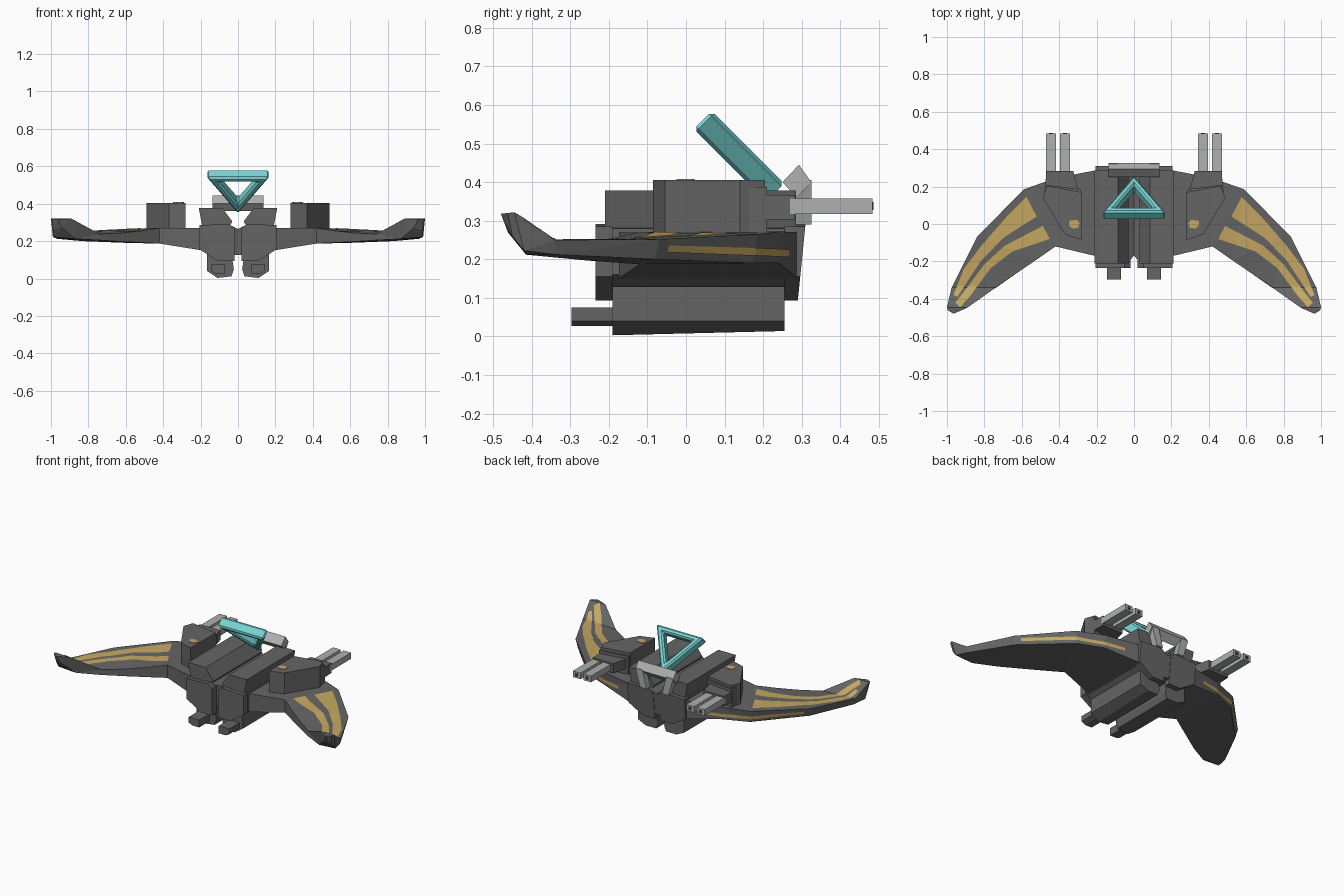
import bpy, bmesh
from mathutils import Vector
from mathutils.bvhtree import BVHTree

if "Cube" in bpy.data.objects:
    bpy.data.objects.remove(bpy.data.objects["Cube"])


def material(name, rgb):
    m = bpy.data.materials.new(name)
    m.diffuse_color = (*rgb, 1)
    m.use_nodes = True
    m.node_tree.nodes["Principled BSDF"].inputs["Base Color"].default_value = m.diffuse_color
    return m


DARK = material("dark_grey", (0.13, 0.13, 0.13))
LIGHT = material("light_grey", (0.42, 0.44, 0.43))
GOLD = material("gold", (0.56, 0.39, 0.12))
TEAL = material("teal", (0.19, 0.66, 0.66))
BLACK = material("muzzle_dark", (0.04, 0.04, 0.04))


def finish(bm, name, mat, mirror=True, bevel=0):
    bmesh.ops.recalc_face_normals(bm, faces=bm.faces)
    me = bpy.data.meshes.new(name)
    bm.to_mesh(me)
    ob = bpy.data.objects.new(name, me)
    bpy.context.collection.objects.link(ob)
    me.materials.append(mat)
    if bevel:
        mod = ob.modifiers.new("bevel", "BEVEL")
        mod.width, mod.segments = bevel, 1
    if mirror:
        ob.modifiers.new("mirror", "MIRROR").use_clip = False
    return ob


def loft(rings):
    """Closed solid through rings of equal point count."""
    bm = bmesh.new()
    vs = [[bm.verts.new(p) for p in r] for r in rings]
    n = len(vs[0])
    for a, b in zip(vs, vs[1:]):
        for i in range(n):
            j = (i + 1) % n
            bm.faces.new((a[i], a[j], b[j], b[i]))
    bm.faces.new(vs[0])
    bm.faces.new(vs[-1])
    return bm


def along_y(name, sec, y0, y1, mat=DARK, **kw):
    return finish(loft([[(x, y, z) for x, z in sec] for y in (y0, y1)]), name, mat, **kw)


def along_z(name, sec, z0, z1, mat=DARK, **kw):
    return finish(loft([[(x, y, z) for x, y in sec] for z in (z0, z1)]), name, mat, **kw)


def box(name, x0, x1, y0, y1, z0, z1, mat=DARK, **kw):
    return along_z(name, [(x0, y0), (x1, y0), (x1, y1), (x0, y1)], z0, z1, mat, **kw)


# Hull: two mirrored halves with a shallow spine groove and end caps
hull = [(0, .265), (.05, .29), (.2, .28), (.2, .16), (.15, .125), (0, .125)]
rear = [(x, -.17 if x == 0 else -.225, z) for x, z in hull]
front = [(x, .29 + .1 * (z - .125), z) for x, z in hull]
finish(loft([rear, front]), "hull", DARK)
cap = [(.02, .27), (.05, .292), (.205, .285), (.205, .155), (.105, .093), (.02, .093)]
along_y("rear_hull_cap", cap, -.235, -.19)
finish(loft([[(x, .255, z) for x, z in cap],
             [(x, .29 + .1 * (z - .093), z) for x, z in cap]]), "front_hull_cap", DARK)

# Slanted dorsal nacelles
along_y("dorsal_nacelle", [(.21, .378), (.085, .378), (.03, .305), (.055, .265), (.19, .275)],
        -.21, .285)

# Engines under the hull and their nozzles
engine = [(.165, .13), (.165, .04), (.11, .003), (.035, .012), (.022, .05), (.035, .13)]
finish(loft([[(x, -.19, z) for x, z in engine],
             [(x, .255, max(z, .014)) for x, z in engine]]), "belly_engine", DARK)
along_y("engine_nozzle", [(.07, .075), (.145, .075), (.145, .04), (.12, .027), (.07, .027)],
        -.297, -.18)

# Swept wing: rings of leading top, leading bottom, trailing bottom, trailing top
stations = [
    [(.19, .29, .27), (.19, .29, .15), (.19, -.175, .15), (.19, -.175, .27)],
    [(.42, .245, .272), (.42, .24, .19), (.42, -.12, .187), (.42, -.12, .27)],
    [(.59, .185, .265), (.58, .175, .19), (.52, -.19, .192), (.52, -.19, .255)],
    [(.84, -.07, .252), (.83, -.08, .20), (.62, -.258, .197), (.62, -.258, .244)],
    [(.975, -.34, .25), (.965, -.335, .212), (.74, -.342, .205), (.74, -.34, .238)],
    [(1.0, -.445, .322), (.99, -.42, .222), (.87, -.415, .212), (.89, -.447, .32)],
    [(.995, -.462, .32), (.985, -.45, .26), (.94, -.462, .27), (.965, -.48, .318)],
]
wing = loft(stations)
bmesh.ops.triangulate(wing, faces=wing.faces)
tree = BVHTree.FromBMesh(wing)
finish(wing, "wing", DARK)


def resample(pts, n):
    pts = [Vector(p) for p in pts]
    out = []
    for i in range(n + 1):
        t = i / n * (len(pts) - 1)
        k = min(int(t), len(pts) - 2)
        out.append(pts[k].lerp(pts[k + 1], t - k))
    return out


def plate(name, edge_a, edge_b, direction, n=48, m=8):
    """Thin painted plate between two edges, projected onto the wing."""
    d = Vector(direction).normalized()
    bm = bmesh.new()
    grid = []
    for a, b in zip(resample(edge_a, n), resample(edge_b, n)):
        row = []
        for j in range(m + 1):
            hit = tree.ray_cast(a.lerp(b, j / m), d)[0]
            row.append(bm.verts.new(hit - d * .003) if hit else None)
        grid.append(row)
    for r, s in zip(grid, grid[1:]):
        for j in range(m):
            q = (r[j], s[j], s[j + 1], r[j + 1])
            if all(q):
                bm.faces.new(q)
    ob = finish(bm, name, GOLD)
    me = ob.data
    if sum(p.normal.dot(d) for p in me.polygons) > 0:
        me.flip_normals()


def high(pts):
    return [(x, y, .6) for x, y in pts]


# Painted gold panels on the wing
plate("outer_gold_panel",
      high([(.575, .145), (.68, .04), (.815, -.115), (.91, -.24), (.965, -.38)]),
      high([(.52, .04), (.60, -.01), (.70, -.075), (.82, -.2), (.945, -.39)]), (0, 0, -1))
plate("inner_gold_panel",
      high([(.487, -.01), (.69, -.115), (.80, -.215), (.90, -.35), (.955, -.42)]),
      high([(.45, -.08), (.65, -.147), (.765, -.235), (.88, -.39), (.93, -.445)]), (0, 0, -1))
edge = [(.40, .45), (.73, .37), (.93, .155)]
plate("leading_edge_gold_stripe", [(x, y, z) for (x, y), z in zip(edge, (.225, .23, .236))],
      [(x, y, z) for (x, y), z in zip(edge, (.205, .21, .218))], (-.5, -.85, 0), m=2)

# Weapon pods on the wing roots with a gold marker on top
along_z("weapon_pod", [(.28, -.085), (.37, -.055), (.488, .14), (.465, .205), (.28, .17)],
        .25, .405)
along_z("pod_gold_marker", [(.29, .005), (.305, .022), (.345, .018), (.348, -.005),
                            (.33, -.025), (.30, -.02)], .403, .408, GOLD)
along_z("gun_collar", [(.28, .15), (.48, .16), (.475, .21), (.285, .185)], .268, .387)
along_z("gun_mount", [(.295, .17), (.475, .17), (.47, .283), (.325, .283)], .303, .367)

# Twin guns on each side, with dark bores
for i, x in enumerate((.342, .417)):
    box(f"gun_barrel_{i + 1}", x, x + .054, .27, .484, .318, .358, LIGHT)
    box(f"gun_bore_{i + 1}", x + .016, x + .038, .48, .486, .328, .348, BLACK)

# Light grey frame holding the triangle
bar = [(.25, .40), (.293, .445), (.325, .40), (.287, .36)]
finish(loft([[(x, y, z) for y, z in bar] for x in (-.135, .135)]), "frame_crossbar", LIGHT,
       mirror=False)
along_y("frame_leg", [(.085, .405), (.135, .405), (.10, .29), (.055, .29)], .28, .325, LIGHT)

# Teal tilted triangular ring
down, norm = Vector((0, .707, -.707)), Vector((0, .707, .707))
top = Vector((0, .043, .561))
outer = [(-.168, 0), (.168, 0), (0, .275)]
inner = [(-.103, .036), (.103, .036), (0, .205)]
bm = bmesh.new()
loops = []
for tri, s in ((outer, -1), (outer, 1), (inner, 1), (inner, -1)):
    loops.append([bm.verts.new(top + Vector((u, 0, 0)) + down * v + norm * .033 * s)
                  for u, v in tri])
for k in range(4):
    a, b = loops[k], loops[(k + 1) % 4]
    for i in range(3):
        j = (i + 1) % 3
        bm.faces.new((a[i], a[j], b[j], b[i]))
finish(bm, "triangle_ring", TEAL, mirror=False, bevel=.01)
